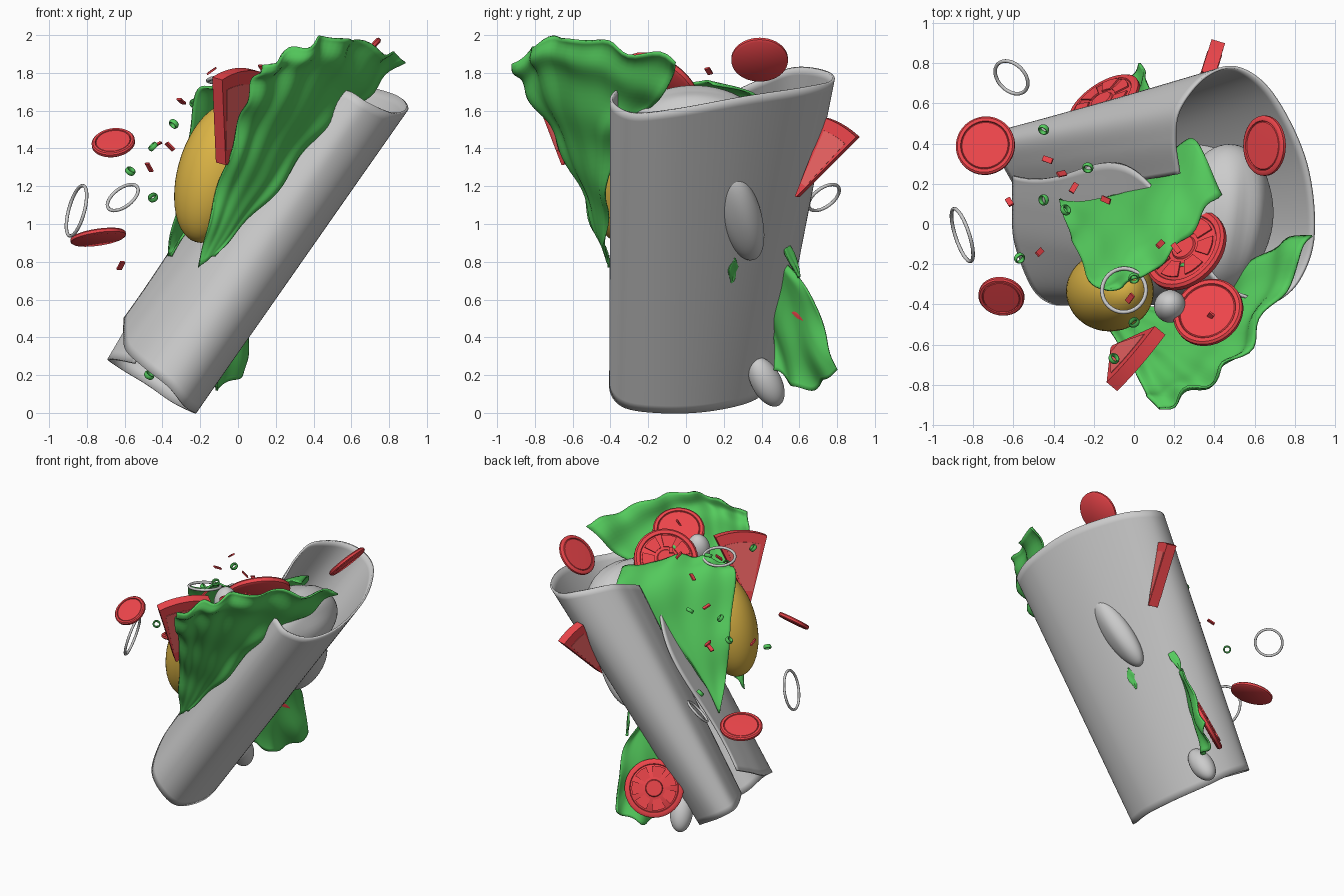
import bpy, bmesh, random
from math import sin, cos, pi, radians
from mathutils import Vector, Matrix

if "Cube" in bpy.data.objects:
    bpy.data.objects.remove(bpy.data.objects["Cube"])

random.seed(4)
def mat(name, c):
    m = bpy.data.materials.new(name)
    m.diffuse_color = (*c, 1)
    m.use_nodes = True
    m.node_tree.nodes["Principled BSDF"].inputs["Base Color"].default_value = m.diffuse_color
    return m
GREEN = mat("leaf_green", (0.09, 0.60, 0.11))
RED = mat("tomato_red", (0.85, 0.06, 0.07))
FLESH = mat("tomato_flesh", (0.88, 0.13, 0.13))
GOLD = mat("golden", (0.72, 0.46, 0.06))
D, N = Vector((.574, 0, .819)), Vector((.819, 0, -.574))   # wrap axis, underside direction

def finish(name, bm, material=None, smooth=40):
    bmesh.ops.recalc_face_normals(bm, faces=bm.faces)
    me = bpy.data.meshes.new(name)
    bm.to_mesh(me); bm.free()
    ob = bpy.data.objects.new(name, me)
    bpy.context.collection.objects.link(ob)
    if material: me.materials.append(material)
    bpy.context.view_layer.objects.active = ob
    ob.select_set(True)
    bpy.ops.object.shade_smooth_by_angle(angle=radians(smooth))
    ob.select_set(False)
    return ob

def place(c, n, spin=0):
    q = Vector(n).to_track_quat('Z', 'Y').to_matrix().to_4x4()
    return Matrix.Translation(c) @ q @ Matrix.Rotation(spin, 4, 'Z')

def sheet(name, f, nu, nv, thick, material=None):
    bm = bmesh.new()
    g = [[bm.verts.new(f(i / nu, j / nv)) for j in range(nv + 1)] for i in range(nu + 1)]
    for i in range(nu):
        for j in range(nv):
            bm.faces.new((g[i][j], g[i+1][j], g[i+1][j+1], g[i][j+1]))
    ob = finish(name, bm, material, 60)
    s = ob.modifiers.new("thickness", 'SOLIDIFY')
    s.thickness, s.offset = thick, 0
    return ob

def interp(pts, t):
    """Catmull-Rom through evenly spaced points."""
    n = len(pts) - 1
    i = min(int(t * n), n - 1)
    x = t * n - i
    b, c = pts[i], pts[i+1]
    a = pts[i-1] if i else b * 2 - c
    d = pts[i+2] if i + 2 <= n else c * 2 - b
    return (b * 2 + (c - a) * x + (a * 2 - b * 5 + c * 4 - d) * x**2 + (b * 3 - a - c * 3 + d) * x**3) * .5

# wrap: sheet rolled between a lower and an upper curve (y, depth, along axis), outer flap laps over the roll
LOW = [(.12, -.60, -.10), (.29, -.69, -.14), (.41, -.72, -.165), (.475, -.63, -.165), (.45, -.48, -.155),
       (.34, -.33, -.155), (.12, -.22, -.14), (-.12, -.188, -.13), (-.33, -.25, -.135), (-.40, -.38, -.10),
       (-.33, -.54, -.09), (-.10, -.67, -.07), (.08, -.735, 0), (.24, -.778, .065)]
HIGH = [(.25, -.79, 1.52), (.42, -.85, 1.57), (.58, -.86, 1.63), (.74, -.74, 1.69), (.775, -.58, 1.74),
        (.64, -.42, 1.81), (.31, -.26, 1.86), (-.05, -.19, 1.83), (-.28, -.24, 1.77), (-.39, -.38, 1.74),
        (-.37, -.50, 1.73), (-.30, -.62, 1.65), (-.15, -.70, 1.56), (-.03, -.747, 1.484)]
LOW, HIGH = [Vector(p) for p in LOW], [Vector(p) for p in HIGH]
def wrap(t, s):
    y, w, u = interp(LOW, t).lerp(interp(HIGH, t), s)
    k = max(0, (t - .8) * 5) ** 2 * sin(pi * s ** 1.8)      # bulge of the flap's free edge
    return D * u + N * (w - .04 * k) + Vector((0, y + .24 * k, 0))
sheet("wrap", wrap, 110, 40, .014)

# lettuce leaves: control rows from base to tip with ruffled borders
def leaf(name, rows, ruffle=.025, waves=3):
    rows = [[Vector(p) for p in r] for r in rows]
    def base(s, t):
        return interp([interp(r, t) for r in rows], s)
    def f(s, t):
        p = base(s, t)
        e = .004
        s0, t0 = min(s, 1 - e), min(t, 1 - e)
        q = base(s0, t0)
        n = (base(s0 + e, t0) - q).cross(base(s0, t0 + e) - q)
        n = n.normalized() if n.length > 1e-9 else Vector()
        edge = .2 + .8 * max(abs(2 * t - 1) ** 2, s ** 3)
        wave = sin(waves * 2 * pi * t + 3 * s) * s + .6 * sin(waves * 2 * pi * s + 4 * t)
        return p + n * ruffle * edge * wave + (q - base(max(s0 - .1, 0), t0)) * .12 * s**4 * sin(waves * 9 * t)
    return sheet(name, f, 40, 40, .012, GREEN)
leaf("front_lettuce", [
    [(-.21, -.41, .77), (-.17, -.42, .80), (-.13, -.42, .84)],
    [(-.13, -.53, 1.10), (.02, -.50, 1.13), (.17, -.42, 1.14)],
    [(-.01, -.70, 1.46), (.20, -.60, 1.46), (.45, -.36, 1.48)],
    [(.07, -.86, 1.70), (.40, -.68, 1.80), (.68, -.14, 1.66)],
    [(.13, -.92, 1.84), (.52, -.68, 1.98), (.89, -.05, 1.87)]], .032, 4)
leaf("top_lettuce", [
    [(-.37, .12, .83), (-.36, .11, .83), (-.35, .10, .83)],
    [(-.32, -.04, 1.1), (-.20, .10, 1.12), (-.14, .12, 1.14)],
    [(-.27, -.15, 1.38), (-.04, .06, 1.43), (.16, .30, 1.44)],
    [(-.21, -.30, 1.68), (.06, -.08, 1.71), (.30, .42, 1.62)],
    [(-.12, -.33, 1.74), (.14, -.20, 1.77), (.43, .16, 1.74)]], .02)
leaf("back_lettuce", [
    [(0, .43, .86), (-.01, .44, .86), (-.02, .43, .86)],
    [(.07, .64, .66), (0, .54, .68), (-.08, .44, .70)],
    [(.07, .72, .42), (-.06, .58, .43), (-.18, .44, .48)],
    [(.03, .80, .23), (-.10, .64, .12), (-.22, .47, .22)]], .025, 2)
for i, (p, q) in enumerate([((.12, .51, .94), (.08, .60, .72)), ((.27, .26, .82), (.18, .24, .69))]):
    p, q = Vector(p), Vector(q)
    w = Vector((-.02, .025, 0))
    leaf(f"leaf_sprig_{i}", [[p, p, p], [(p+q)/2 + w, (p+q)/2, (p+q)/2 - w], [q, q, q]], .004, 2)

# tomato discs: lathed profile with a groove; big ones get flesh chambers
def disc(name, c, n, r, h=.03, chambers=0):
    prof = [(0, -h/2), (.93, -h/2), (1, -h/4), (1, h/4), (.94, h/2), (.83, h/2), (.81, h/2 - .007), (.78, h/2 - .002), (0, h/2)]
    bm = bmesh.new()
    vs = [bm.verts.new((x * r, 0, z)) for x, z in prof]
    es = [bm.edges.new(p) for p in zip(vs, vs[1:])]
    bmesh.ops.spin(bm, geom=vs + es, cent=(0, 0, 0), axis=(0, 0, 1), angle=2 * pi, steps=40)
    bmesh.ops.remove_doubles(bm, verts=bm.verts, dist=1e-5)
    bm.transform(place(c, n))
    finish(name, bm, RED)
    if not chambers: return
    bm = bmesh.new()
    for k in range(chambers):
        lo, hi = 2 * pi * (k + .14) / chambers, 2 * pi * (k + .86) / chambers
        pts = [(rr * r, lo + (hi - lo) * i / 5) for rr, o in ((.38, 1), (.76, -1)) for i in range(6)[::o]]
        f = bm.faces.new([bm.verts.new((q * cos(a), q * sin(a), h/2 + .001)) for q, a in pts])
        ex = bmesh.ops.extrude_face_region(bm, geom=[f])
        bmesh.ops.translate(bm, verts=[v for v in ex['geom'] if isinstance(v, bmesh.types.BMVert)], vec=(0, 0, .008))
    bmesh.ops.create_cone(bm, cap_ends=True, segments=24, radius1=r*.3, radius2=r*.27, depth=.012,
                          matrix=Matrix.Translation((0, 0, h/2 + .004)))
    bm.transform(place(c, n))
    finish(name + "_flesh", bm, RED)
disc("tomato_slice_top", (.26, -.13, 1.74), (-.5, .5, .7), .225, .05, 7)
disc("tomato_slice_rear", (-.15, .60, .38), (-.5, .72, .42), .205, .04, 7)
disc("tomato_slice_front", (.37, -.44, 1.82), (-.3, .42, .85), .18, .04)
disc("tomato_disc_right", (.65, .39, 1.87), (-.74, 0, .67), .15)
disc("tomato_disc_left", (-.74, .39, .93), (-.14, .22, .96), .148)
disc("tomato_disc_high", (-.66, -.36, 1.43), (-.12, -.6, .79), .115)

# tomato wedges: sector from apex B between rim points A and C
def wedge(name, B, A, C, th=.055):
    A, B, C = Vector(A), Vector(B), Vector(C)
    n = (A - B).cross(C - B).normalized()
    ang, ratio = (A - B).angle(C - B), (C - B).length / (A - B).length
    def sector(r0, r1, a0, a1, h, nm, m):
        bm = bmesh.new()
        pts = []
        for rr, o in ((r0, -1), (r1, 1)):
            for i in range(11)[::o]:
                t = a0 + (a1 - a0) * i / 10
                pts.append(B + Matrix.Rotation(ang * t, 3, n) @ (A - B) * rr * (1 + t * (ratio - 1)))
        f = bm.faces.new([bm.verts.new(p - n * h / 2) for p in pts])
        ex = bmesh.ops.extrude_face_region(bm, geom=[f])
        bmesh.ops.translate(bm, verts=[v for v in ex['geom'] if isinstance(v, bmesh.types.BMVert)], vec=n * h)
        finish(nm, bm, m, 30)
    sector(.04, 1, 0, 1, th, name, RED)
    sector(.2, .86, .1, .9, th + .006, name + "_flesh", FLESH)
wedge("tomato_wedge_front", (-.09, -.63, 1.30), (-.11, -.81, 1.77), (.13, -.53, 1.80), .07)
wedge("tomato_wedge_back", (.32, .58, 1.13), (.42, .91, 1.46), (.37, .75, 1.56), .07)

# rounded pieces: ellipsoids, some with soft ridges
def ball(name, c, axis, size, material=None, ridges=0, spin=0):
    bm = bmesh.new()
    bmesh.ops.create_uvsphere(bm, u_segments=48, v_segments=24, radius=1)
    for v in bm.verts:
        if ridges:
            k = 1 + .025 * sin(ridges * (v.co.x + .3 * v.co.y)) * (1 - v.co.z ** 2)
            v.co.x *= k; v.co.y *= k
        v.co = Vector([a * b for a, b in zip(v.co, size)])
    bm.transform(place(c, axis, spin))
    return finish(name, bm, material)
ball("golden_wedge", (-.12, -.335, 1.27), (.27, 0, .96), (.20, .20, .38), GOLD)
ball("large_filling", (.45, .03, 1.50), (.12, 1, .05), (.24, .23, .37), None, 10)
ball("small_filling", (.18, -.41, 1.74), (0, .2, 1), (.08, .08, .11))
ball("under_filling", (.385, .285, 1.05), (.52, -.22, .8), (.12, .09, .29), None, 5)
ball("rear_filling", (-.26, .425, .165), (.2, -.45, .85), (.08, .08, .145))

# onion rings and chive rings
def ring(name, c, n, R, r, material=None, h=1):
    bm = bmesh.new()
    vs = [bm.verts.new((R + r * cos(a), 0, h * r * sin(a))) for a in (2 * pi * i / 10 for i in range(10))]
    es = [bm.edges.new((vs[i], vs[i-1])) for i in range(10)]
    bmesh.ops.spin(bm, geom=vs + es, cent=(0, 0, 0), axis=(0, 0, 1), angle=2 * pi, steps=32)
    bmesh.ops.remove_doubles(bm, verts=bm.verts, dist=1e-5)
    bm.transform(place(c, n))
    finish(name, bm, material)
ring("onion_ring_left", (-.855, -.055, 1.07), (.92, .3, -.25), .138, .009)
ring("onion_ring_back", (-.61, .73, 1.14), (-.5, -.5, .67), .095, .009)
ring("onion_ring_top", (-.05, -.33, 1.77), (-.1, .15, .97), .11, .010)
chives = [(-.45, .47, 1.14), (-.23, .28, 1.64), (-.45, .12, 1.41), (-.34, .07, 1.53), (-.57, -.17, 1.28), (0, -.27, 1.79),
          (.25, -.22, 1.80), (0, -.49, 1.64), (-.10, -.67, 1.72), (-.47, .15, .20)]
for i, c in enumerate(chives):
    ring(f"chive_{i}", c, (random.uniform(-.8, .8), random.uniform(-.8, .8), .7), .022, .006, GREEN, 2.2)

# scattered red bits
bits = [(-.43, .32, 1.42), (-.36, .25, 1.41), (-.30, .18, 1.65), (-.14, .12, 1.81), (-.47, -.14, 1.30), (-.62, .11, .78),
        (.13, -.10, 1.82), (.21, -.12, 1.83), (-.02, -.37, 1.74), (.38, -.46, 1.86)]
for i, c in enumerate(bits):
    bm = bmesh.new()
    bmesh.ops.create_cube(bm, size=1)
    bmesh.ops.scale(bm, verts=bm.verts, vec=(.028, .055, .010))
    bm.transform(place(c, (random.uniform(-.8, .8), random.uniform(-.8, .8), .7), random.uniform(-.5, .5)))
    finish(f"red_bit_{i}", bm, RED)
